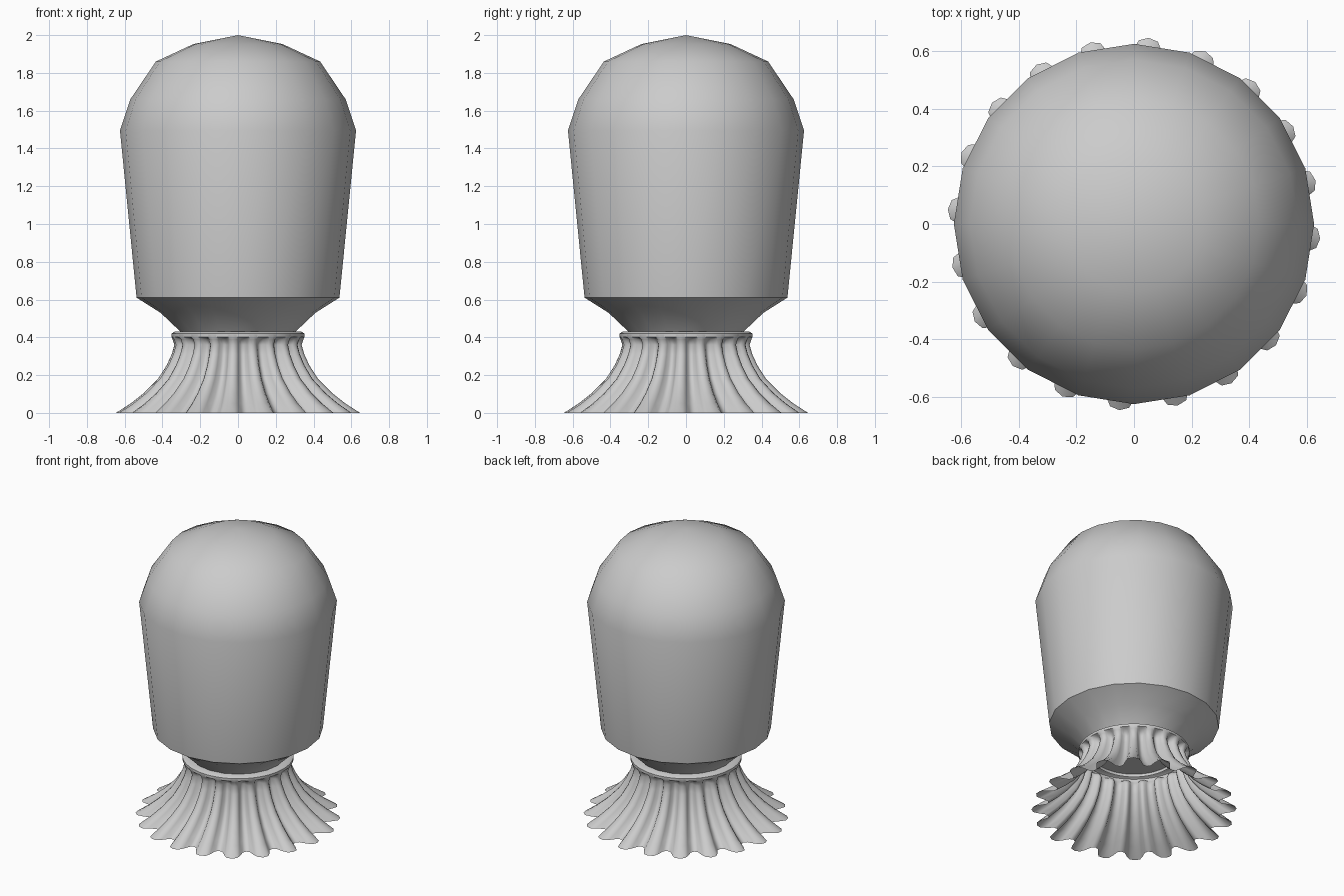
import bpy, bmesh
from math import sin, cos, radians

if "Cube" in bpy.data.objects:
    bpy.data.objects.remove(bpy.data.objects["Cube"])

SIDES = 20


def make_object(name, rings, closed_ends=(False, False), angle=40):
    """Bridge successive rings of points into one lofted surface."""
    bm = bmesh.new()
    loops = [[bm.verts.new(p) for p in ring] for ring in rings]
    for a, b in zip(loops, loops[1:]):
        n = max(len(a), len(b))
        for i in range(n):
            j = (i + 1) % n
            if len(b) == 1:
                bm.faces.new((a[i], a[j], b[0]))
            else:
                bm.faces.new((a[i], a[j], b[j], b[i]))
    if closed_ends[0]:
        bm.faces.new(loops[0][::-1])
    if closed_ends[1]:
        bm.faces.new(loops[-1])
    bmesh.ops.recalc_face_normals(bm, faces=bm.faces)
    me = bpy.data.meshes.new(name)
    bm.to_mesh(me)
    bm.free()
    ob = bpy.data.objects.new(name, me)
    bpy.context.collection.objects.link(ob)
    bpy.ops.object.select_all(action='DESELECT')
    ob.select_set(True)
    bpy.context.view_layer.objects.active = ob
    bpy.ops.object.shade_smooth_by_angle(angle=radians(angle))
    return ob


def circle(r, z):
    if r == 0:
        return [(0, 0, z)]
    return [(r * cos(radians(18 * i)), r * sin(radians(18 * i)), z) for i in range(SIDES)]


# domed body with a tapered neck
body_profile = [(0.29, 0.41), (0.31, 0.435), (0.41, 0.53), (0.537, 0.61), (0.625, 1.495),
                (0.57, 1.66), (0.435, 1.86), (0.235, 1.953), (0, 2.0)]
make_object("domed_body", [circle(r, z) for r, z in body_profile], (True, False), 50)

# one rib: angle offset in degrees, and height between groove (0) and crest (1)
RIB = [(-9, 0.0), (-6.6, 0.12), (-4.6, 0.6), (-3.0, 0.9), (0, 1.0),
       (3.0, 0.9), (4.6, 0.6), (6.6, 0.12)]


def pleated_ring(groove, crest, z):
    pts = []
    for k in range(SIDES):
        for off, h in RIB:
            a = radians(85.5 + 18 * k + off)
            r = groove + (crest - groove) * h
            pts.append((r * cos(a), r * sin(a), z))
    return pts


# flared pleated skirt hanging from a round collar (groove radius, crest radius, z)
skirt_profile = [(0.27, 0.27, 0.39), (0.27, 0.27, 0.43), (0.335, 0.335, 0.43),
                 (0.352, 0.352, 0.42), (0.352, 0.352, 0.402), (0.315, 0.348, 0.39),
                 (0.298, 0.338, 0.36), (0.308, 0.352, 0.31), (0.325, 0.38, 0.25),
                 (0.36, 0.425, 0.18), (0.42, 0.50, 0.105), (0.48, 0.57, 0.05), (0.545, 0.648, 0.0)]
make_object("pleated_skirt", [pleated_ring(*p) for p in skirt_profile], angle=45)
